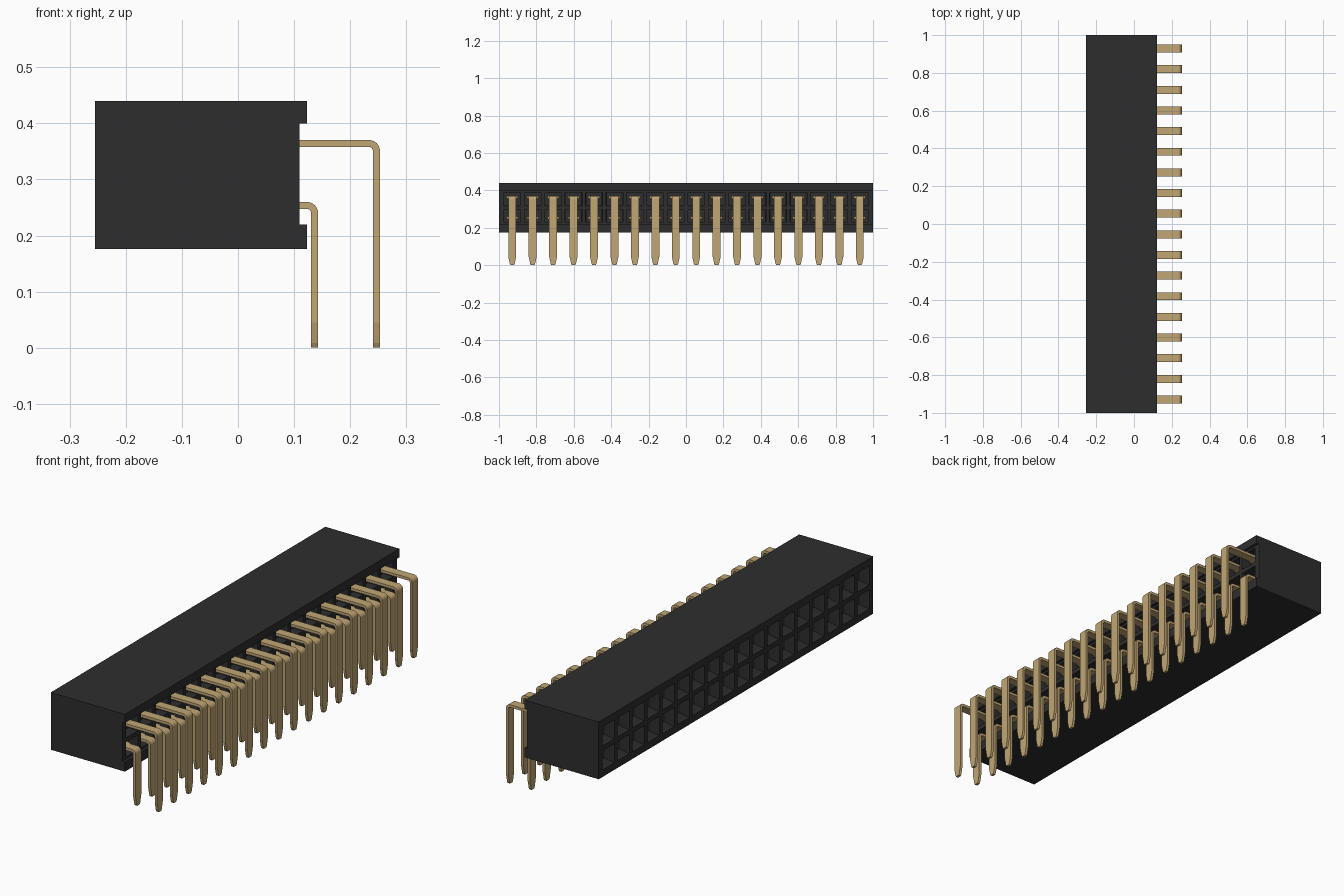
import bpy, bmesh, math

old = bpy.data.objects.get("Cube")
if old:
    bpy.data.objects.remove(old, do_unlink=True)

COUNT, PITCH = 18, 0.1093
HALF = 1.0


def material(name, rgb, rough):
    m = bpy.data.materials.new(name)
    m.use_nodes = True
    m.diffuse_color = (*rgb, 1)
    bsdf = m.node_tree.nodes["Principled BSDF"]
    bsdf.inputs["Base Color"].default_value = (*rgb, 1)
    bsdf.inputs["Roughness"].default_value = rough
    return m


black = material("black plastic", (0.027, 0.027, 0.027), 0.6)
gold = material("gold contact", (0.53, 0.38, 0.175), 0.5)


def finish(bm, name, mat):
    mesh = bpy.data.meshes.new(name)
    bm.to_mesh(mesh)
    bm.free()
    mesh.materials.append(mat)
    return mesh


def place(mesh, name, y=0.0):
    ob = bpy.data.objects.new(name, mesh)
    ob.location.y = y
    bpy.context.collection.objects.link(ob)
    return ob


def cell_wall(bm, x, side, zs, rows, steps):
    """Wall of cells facing +x or -x; cells in the given rows are sunk in steps."""
    edge = COUNT * PITCH / 2
    ys = [-HALF] + [-edge + i * PITCH for i in range(COUNT + 1)] + [HALF]
    grid = [[bm.verts.new((x, y, z)) for z in zs] for y in ys]
    cells = []
    for i in range(len(ys) - 1):
        for j in range(len(zs) - 1):
            quad = [grid[i][j], grid[i + 1][j], grid[i + 1][j + 1], grid[i][j + 1]]
            f = bm.faces.new(quad if side > 0 else quad[::-1])
            if 0 < i <= COUNT and j in rows:
                cells.append(f)
    bm.normal_update()
    for thickness, depth in steps:
        bmesh.ops.inset_individual(bm, faces=cells, thickness=thickness,
                                   depth=-depth, use_even_offset=True)
        bm.normal_update()


# Housing: extruded outline with lips along the rear edge
bm = bmesh.new()
outline = [(-0.255, 0.176), (0.123, 0.176), (0.123, 0.22), (0.11, 0.22),
           (0.11, 0.40), (0.123, 0.40), (0.123, 0.44), (-0.255, 0.44)]
front = [bm.verts.new((x, -HALF, z)) for x, z in outline]
back = [bm.verts.new((x, HALF, z)) for x, z in outline]
bm.faces.new(front)
bm.faces.new(back[::-1])
for i in range(len(outline)):
    if i not in (3, 7):  # these two sides become cell walls
        k = (i + 1) % len(outline)
        bm.faces.new([front[i], back[i], back[k], front[k]])

# Mating sockets: rim, funnel, then a deep square hole
cell_wall(bm, -0.255, -1, [0.176, 0.198, 0.308, 0.418, 0.44], (1, 2),
          [(0.011, 0), (0.001, 0.015), (0.018, 0.025), (0.001, 0.15)])
# Rear pockets where the pins leave the housing
cell_wall(bm, 0.11, 1, [0.22, 0.308, 0.40], (0, 1),
          [(0.01, 0), (0.001, 0.05)])
bmesh.ops.remove_doubles(bm, verts=bm.verts, dist=0.0001)
place(finish(bm, "housing", black), "housing")


def pin_mesh(name, z, x):
    """Flat pin running out at height z, bent down at x, with a tapered tip."""
    t, w, r = 0.00625, 0.021, 0.0135
    # each station: centre x, centre z, travel angle, half width
    path = [(0.055, z, 0, 0.031), (0.08, z, 0, 0.031), (0.084, z, 0, w)]
    for k in range(7):
        a = math.radians(15 * k)
        path.append((x - r + r * math.sin(a), z - r + r * math.cos(a), a, w))
    down = math.pi / 2
    path += [(x, 0.045, down, w), (x, 0.008, down, 0.013), (x, 0, down, 0.009)]
    bm = bmesh.new()
    rings = []
    for px, pz, a, hw in path:
        nx, nz = math.sin(a) * t, math.cos(a) * t
        rings.append([bm.verts.new((px + s * nx, u * hw, pz + s * nz))
                      for s, u in ((1, -1), (1, 1), (-1, 1), (-1, -1))])
    for p, q in zip(rings, rings[1:]):
        for k in range(4):
            n = (k + 1) % 4
            bm.faces.new([p[k], p[n], q[n], q[k]])
    bm.faces.new(rings[0])
    bm.faces.new(rings[-1])
    bmesh.ops.recalc_face_normals(bm, faces=bm.faces)
    return finish(bm, name, gold)


# Two rows of pins
for name, z, x in (("lower_pin", 0.2535, 0.1365), ("upper_pin", 0.364, 0.2468)):
    mesh = pin_mesh(name, z, x)
    for i in range(COUNT):
        place(mesh, f"{name}_{i + 1}", (i - (COUNT - 1) / 2) * PITCH)
